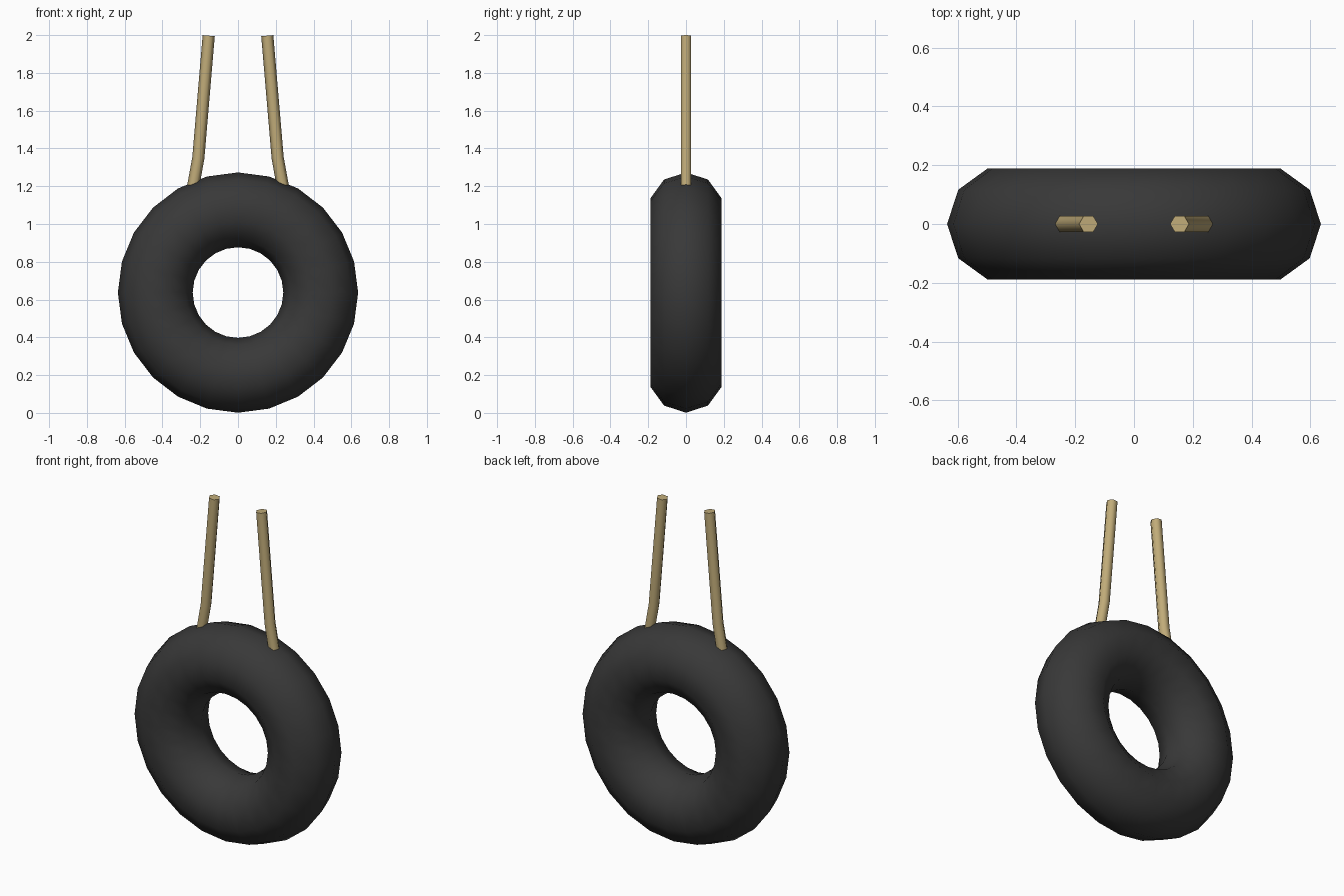
import bpy, bmesh, math

cube = bpy.data.objects.get("Cube")
if cube:
    bpy.data.objects.remove(cube, do_unlink=True)


def material(name, rgb):
    m = bpy.data.materials.new(name)
    m.use_nodes = True
    m.diffuse_color = (*rgb, 1)
    node = next(n for n in m.node_tree.nodes if n.type == 'BSDF_PRINCIPLED')
    node.inputs["Base Color"].default_value = (*rgb, 1)
    node.inputs["Roughness"].default_value = 0.8
    return m


rubber = material("dark rubber", (0.04, 0.04, 0.04))
rope_tan = material("rope tan", (0.53, 0.41, 0.19))

# Tyre: upright ring with a ten-sided cross-section
bpy.ops.mesh.primitive_torus_add(
    major_radius=0.438, minor_radius=0.198, major_segments=24, minor_segments=10,
    location=(0, 0, 0.637), rotation=(math.pi / 2, 0, 0))
tyre = bpy.context.object
tyre.name = "tyre"
tyre.data.materials.append(rubber)
bpy.ops.object.shade_smooth()

# Ropes: six-sided tubes that bend outward and sink into the tyre
PATH = [(0.255, 1.1), (0.21, 1.35), (0.155, 1.997)]
RADIUS, SIDES = 0.032, 6


def rope(name, side):
    bm = bmesh.new()
    rings = []
    for i, (x, z) in enumerate(PATH):
        (x0, z0), (x1, z1) = PATH[max(i - 1, 0)], PATH[min(i + 1, len(PATH) - 1)]
        lean = (x1 - x0) / (z1 - z0)
        ring = []
        for k in range(SIDES):
            a = math.tau * k / SIDES
            dx, dy = RADIUS * math.cos(a), RADIUS * math.sin(a)
            ring.append(bm.verts.new((side * (x + dx), dy, z - lean * dx)))
        rings.append(ring)
    for low, high in zip(rings, rings[1:]):
        for k in range(SIDES):
            n = (k + 1) % SIDES
            bm.faces.new((low[k], low[n], high[n], high[k])).smooth = True
    bm.faces.new(rings[0])
    bm.faces.new(rings[-1])
    bmesh.ops.recalc_face_normals(bm, faces=bm.faces)
    for e in bm.edges:
        e.smooth = all(f.smooth for f in e.link_faces)
    mesh = bpy.data.meshes.new(name)
    bm.to_mesh(mesh)
    bm.free()
    mesh.materials.append(rope_tan)
    bpy.context.collection.objects.link(bpy.data.objects.new(name, mesh))


rope("left_rope", 1)
rope("right_rope", -1)
